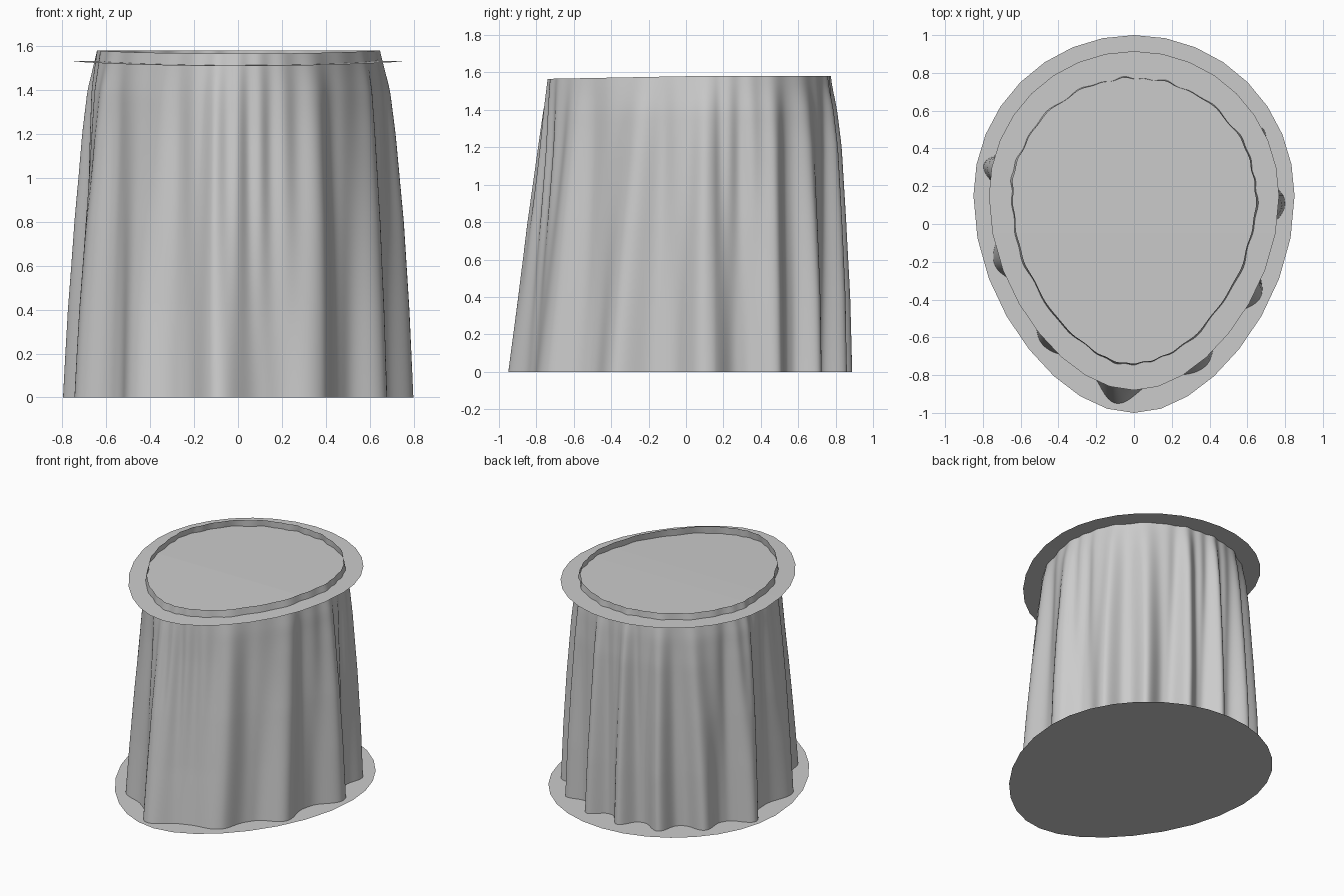
import bpy, bmesh, math

if "Cube" in bpy.data.objects:
    bpy.data.objects.remove(bpy.data.objects["Cube"])

TAU = 2 * math.pi
CY = 0.15                      # depth at which every egg outline is widest


def egg(t, w, front, back):
    """Point on an egg outline, more pointed toward the front."""
    s = math.sin(t)
    reach = back - CY if s > 0 else front + CY
    taper = 1 - 0.15 * s * s if s < 0 else 1
    return w * math.cos(t) * taper, CY + reach * s


def lerp_table(table, z):
    for a, b in zip(table, table[1:]):
        if z <= b[0]:
            u = (z - a[0]) / (b[0] - a[0])
            return [p + (q - p) * u for p, q in zip(a[1:], b[1:])]
    return table[-1][1:]


def finish(bm, name, smooth):
    bmesh.ops.recalc_face_normals(bm, faces=bm.faces)
    mesh = bpy.data.meshes.new(name)
    bm.to_mesh(mesh)
    bm.free()
    for p in mesh.polygons:
        p.use_smooth = smooth
    obj = bpy.data.objects.new(name, mesh)
    bpy.context.collection.objects.link(obj)


def egg_disc(name, w, front, back, height, sides=32):
    """Flat egg-shaped sheet built from cross strips so it can bend."""
    bm = bmesh.new()
    rows = []
    for i in range(sides // 2 + 1):
        x, y = egg(math.pi / 2 - TAU * i / sides, w, front, back)
        ends = [0] if i in (0, sides // 2) else [-x, x]
        rows.append([bm.verts.new((e, y, height(y))) for e in ends])
    for a, b in zip(rows, rows[1:]):
        bm.faces.new(a + b[::-1])
    finish(bm, name, False)


# Bottom and top sheets; the top one dips slightly toward the front
egg_disc("bottom_sheet", 0.85, 1.0, 1.0, lambda y: 0.0)
egg_disc("top_sheet", 0.768, 0.88, 0.915, lambda y: 1.533 + 0.027 * min(y, 0))

# Envelope of the cloth: z, half width, front, back, fold depth
PROFILE = [(0.0, 0.800, 0.960, 0.89, 0.105), (0.4, 0.782, 0.91, 0.88, 0.092),
           (0.8, 0.757, 0.862, 0.86, 0.072), (1.2, 0.720, 0.806, 0.835, 0.046),
           (1.4, 0.694, 0.777, 0.810, 0.027), (1.53, 0.660, 0.752, 0.783, 0.010),
           (1.58, 0.648, 0.743, 0.777, 0.006)]

# Fold crests around the hem, seen from above: x, y, how far short of the envelope
CRESTS = [(0.79, 0.10, 0), (0.70, 0.50, 0.015), (0.50, 0.72, 0.01),
          (0.22, 0.84, 0), (-0.05, 0.88, 0), (-0.34, 0.82, 0),
          (-0.60, 0.63, 0.015), (-0.78, 0.31, -0.015), (-0.73, -0.20, 0.005),
          (-0.49, -0.62, 0.03), (-0.10, -0.94, 0), (0.37, -0.70, 0.03),
          (0.64, -0.36, 0.005)]


def crest_angle(x, y):
    """Outline parameter whose direction matches the given point."""
    goal = math.atan2(y - CY, x) % TAU

    def miss(t):
        ex, ey = egg(t, 0.80, 0.95, 0.89)
        return abs((math.atan2(ey - CY, ex) - goal + math.pi) % TAU - math.pi)
    return min((TAU * i / 720 for i in range(720)), key=miss)


folds = sorted((crest_angle(x, y), short) for x, y, short in CRESTS)
folds.append((folds[0][0] + TAU, folds[0][1]))


def fold(t):
    """Inward depth: small on a crest, 1 in the wider valley between crests."""
    t = (t - folds[0][0]) % TAU + folds[0][0]
    for (a, sa), (b, sb) in zip(folds, folds[1:]):
        if t <= b:
            u = (t - a) / (b - a)
            bump = (0.5 + 0.5 * math.cos(TAU * u)) ** 1.5
            return 1 - bump * (1 - (sa if u < 0.5 else sb) / 0.105)
    return 0


# Draped cloth wall: open tube with folds deepening toward the hem
bm = bmesh.new()
N, ROWS = 400, 40
rings = []
for r in range(ROWS + 1):
    z = 1.58 * r / ROWS
    h = z / 1.58
    w, front, back, depth = lerp_table(PROFILE, z)
    gather = 0.012 * math.sin(math.pi * h ** 2) + 0.006 * h   # waist pleats
    ring = []
    for i in range(N):
        t = TAU * i / N
        drift = 0.04 * math.sin(3 * t + 1) * h
        d = depth * fold(t + drift)
        d += gather * (0.5 + 0.5 * math.sin(29 * t + 2 * math.sin(4 * t)))
        x, y = egg(t, w - d, front - d, back - d)
        ring.append(bm.verts.new((x, y, z * (1 + 0.012 * min(y, 0)))))
    rings.append(ring)
for a, b in zip(rings, rings[1:]):
    for i in range(N):
        j = (i + 1) % N
        bm.faces.new((a[i], a[j], b[j], b[i]))
finish(bm, "draped_cloth", True)
